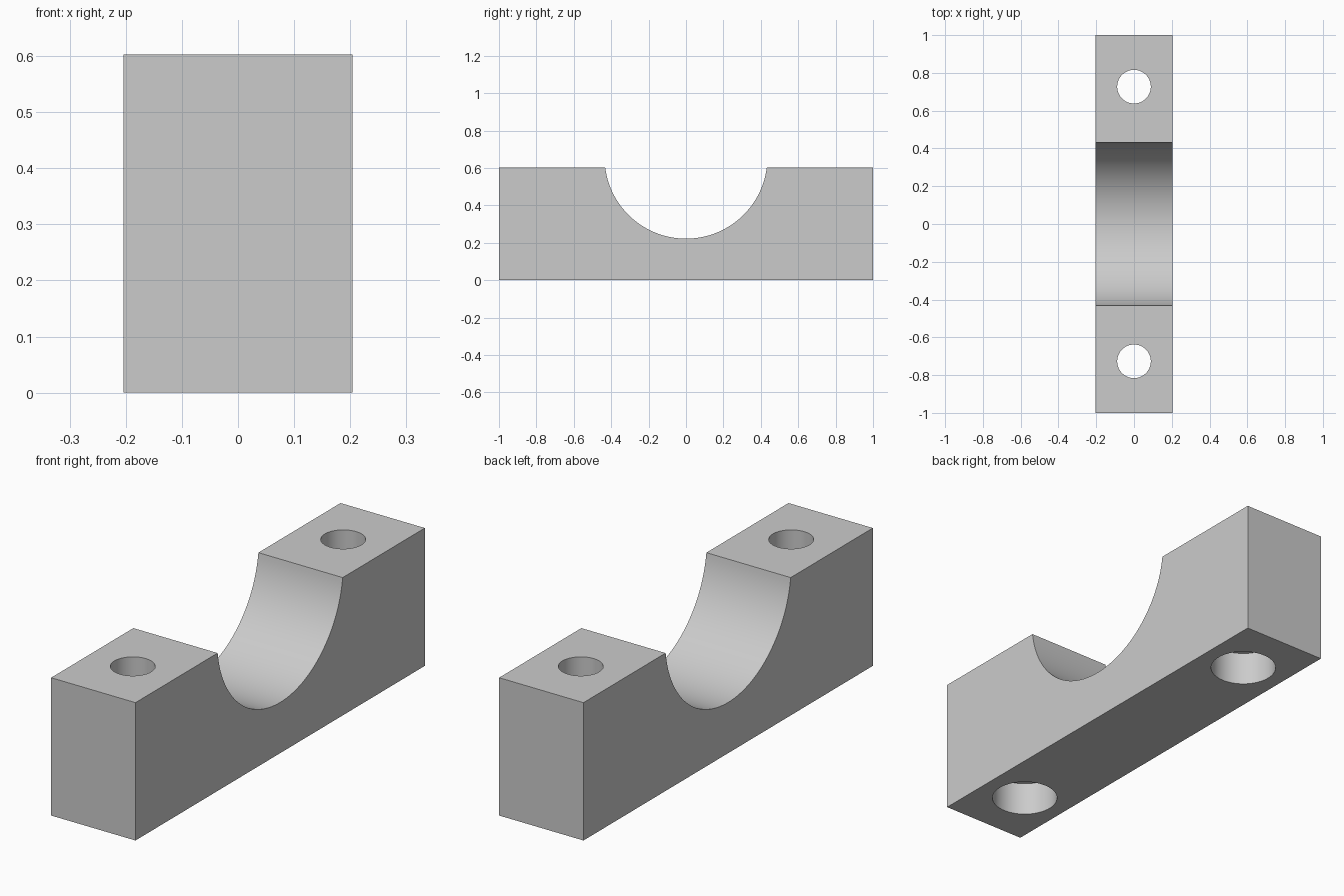
import bpy
import bmesh
from math import asin, cos, sin, tau
from mathutils import Matrix

cube = bpy.data.objects.get("Cube")
if cube:
    bpy.data.objects.remove(cube)

HALF_WIDTH, HALF_LENGTH, HEIGHT = 0.204, 1.0, 0.603
SADDLE_RADIUS, SADDLE_Z = 0.4355, 0.6575
BOLT_Y, BOLT_RADIUS = 0.727, 0.089
RECESS_RADIUS, RECESS_DEPTH = 0.138, 0.15

grey = bpy.data.materials.new("plain grey")
grey.use_nodes = True
colour = (0.6, 0.6, 0.6, 1)
grey.diffuse_color = colour
grey.node_tree.nodes["Principled BSDF"].inputs["Base Color"].default_value = colour


def make_object(name, bm):
    bmesh.ops.recalc_face_normals(bm, faces=bm.faces)
    mesh = bpy.data.meshes.new(name)
    bm.to_mesh(mesh)
    bm.free()
    mesh.materials.append(grey)
    obj = bpy.data.objects.new(name, mesh)
    bpy.context.collection.objects.link(obj)
    return obj


def cylinder_cutter(name, y, radius, bottom, top):
    bm = bmesh.new()
    bmesh.ops.create_cone(
        bm, cap_ends=True, segments=64, radius1=radius, radius2=radius,
        depth=top - bottom,
        matrix=Matrix.Translation((0, y, (top + bottom) / 2)))
    cutter = make_object(name, bm)
    cutter.hide_render = True
    return cutter


# Side profile: a bar with a round saddle in its top, extruded across x
steps = 64
half_angle = tau / 4 - asin((SADDLE_Z - HEIGHT) / SADDLE_RADIUS)
profile = [(-HALF_LENGTH, HEIGHT), (-HALF_LENGTH, 0),
           (HALF_LENGTH, 0), (HALF_LENGTH, HEIGHT)]
for i in range(steps + 1):
    a = half_angle * (1 - 2 * i / steps)
    profile.append((SADDLE_RADIUS * sin(a), SADDLE_Z - SADDLE_RADIUS * cos(a)))

bm = bmesh.new()
side = bm.faces.new([bm.verts.new((-HALF_WIDTH, y, z)) for y, z in profile])
extruded = bmesh.ops.extrude_face_region(bm, geom=[side], use_keep_orig=True)
moved = [v for v in extruded["geom"] if isinstance(v, bmesh.types.BMVert)]
bmesh.ops.translate(bm, verts=moved, vec=(2 * HALF_WIDTH, 0, 0))
block = make_object("saddle_block", bm)

# Bolt holes, each with a wider recess underneath
cutters = []
for end, y in (("front", -BOLT_Y), ("back", BOLT_Y)):
    cutters.append(cylinder_cutter(end + "_bolt_cutter", y, BOLT_RADIUS, -0.1, HEIGHT + 0.1))
    cutters.append(cylinder_cutter(end + "_recess_cutter", y, RECESS_RADIUS, -0.1, RECESS_DEPTH))

bpy.ops.object.select_all(action="DESELECT")
block.select_set(True)
bpy.context.view_layer.objects.active = block
for cutter in cutters:
    cut = block.modifiers.new(cutter.name, "BOOLEAN")
    cut.operation = "DIFFERENCE"
    cut.solver = "EXACT"
    cut.object = cutter
    bpy.ops.object.modifier_apply(modifier=cut.name)
    bpy.data.objects.remove(cutter)

# Smooth curved walls, sharp edges
bpy.ops.object.shade_smooth_by_angle(angle=0.5)
